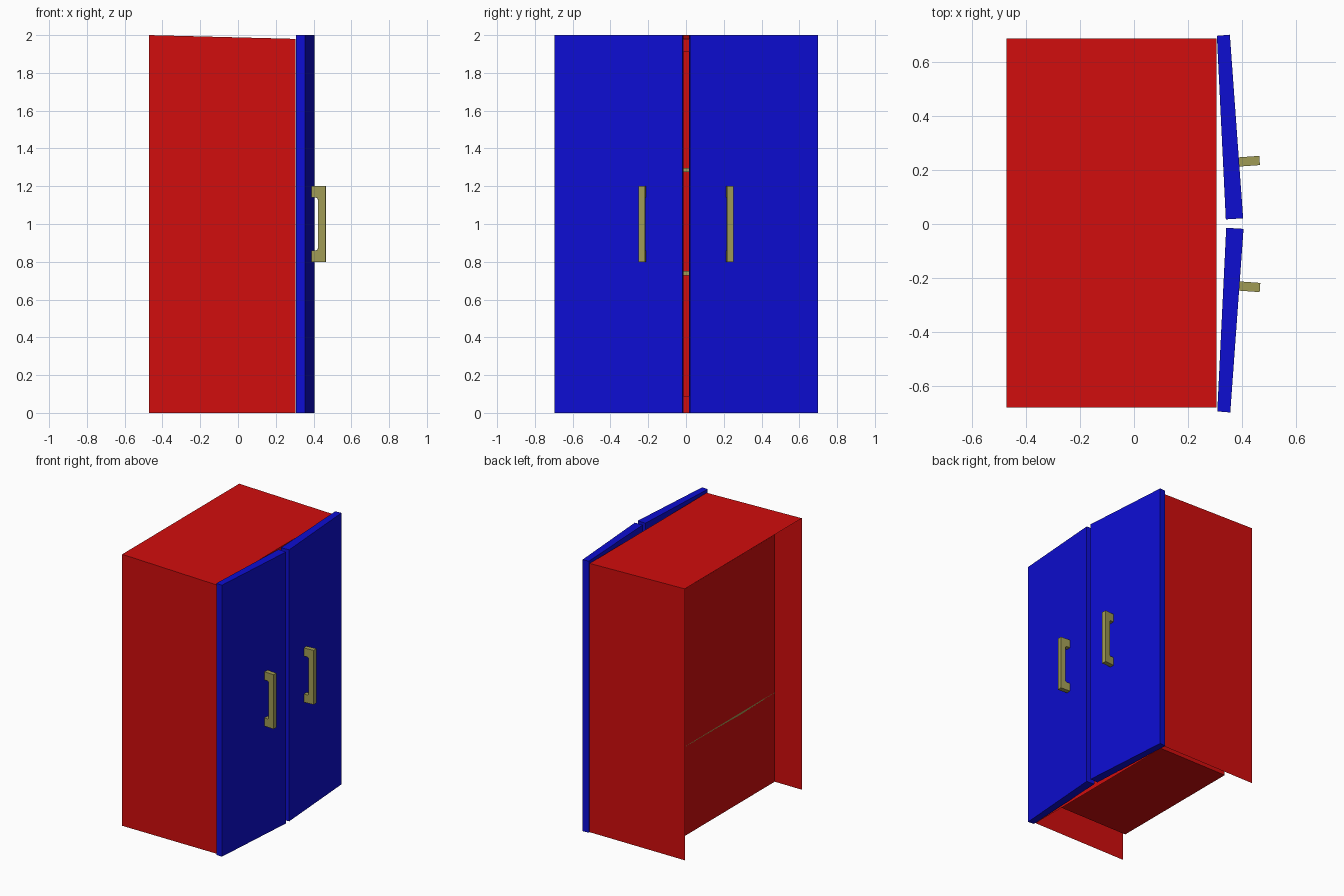
import bpy, bmesh, math
from mathutils import Matrix, Vector

cube = bpy.data.objects.get("Cube")
if cube:
    bpy.data.objects.remove(cube, do_unlink=True)


def material(name, rgb):
    m = bpy.data.materials.new(name)
    m.use_nodes = True
    m.diffuse_color = (*rgb, 1)
    m.node_tree.nodes["Principled BSDF"].inputs["Base Color"].default_value = (*rgb, 1)
    return m


RED = material("red paint", (0.64, 0.004, 0.004))
BLUE = material("blue paint", (0.004, 0.004, 0.64))
BRASS = material("dull brass", (0.35, 0.33, 0.09))


def finish(name, bm, mat):
    bmesh.ops.recalc_face_normals(bm, faces=bm.faces)
    me = bpy.data.meshes.new(name)
    bm.to_mesh(me)
    bm.free()
    me.materials.append(mat)
    ob = bpy.data.objects.new(name, me)
    bpy.context.collection.objects.link(ob)
    return ob


def prism(name, outline, depth, mat):
    """Extrude a closed outline of 3D points along a vector."""
    bm = bmesh.new()
    face = bm.faces.new([bm.verts.new(p) for p in outline])
    ext = bmesh.ops.extrude_face_region(bm, geom=[face])["geom"]
    bmesh.ops.translate(bm, vec=depth, verts=[v for v in ext if isinstance(v, bmesh.types.BMVert)])
    return finish(name, bm, mat)


# Carcass: thin shell, open at back and bottom, with a cupboard cavity sunk into the front
def loop(bm, x, y0, y1, z0, z1):
    return [bm.verts.new(p) for p in ((x, y0, z0), (x, y1, z0), (x, y1, z1), (x, y0, z1))]


BACK, FRONT, CAVITY = -0.47, 0.305, -0.36
Y0, Y1, INSET = -0.677, 0.685, 0.155
bm = bmesh.new()
rear = loop(bm, BACK, Y0, Y1, 0, 2)
front = loop(bm, FRONT, Y0, Y1, 0, 1.98)
mouth = loop(bm, FRONT, Y0 + INSET, Y1 - INSET, 0.09, 1.91)
deep = loop(bm, CAVITY, Y0 + INSET, Y1 - INSET, 0.09, 1.91)
for a, b, sides in ((rear, front, (1, 2, 3)), (front, mouth, range(4)), (mouth, deep, range(4))):
    for i in sides:
        j = (i + 1) % 4
        bm.faces.new((a[i], a[j], b[j], b[i]))
bm.faces.new(deep)
finish("cabinet_body", bm, RED)

# Shelves inside the cavity
for name, z in (("lower_shelf", 0.728), ("upper_shelf", 1.275)):
    prism(name, [(CAVITY, Y0 + INSET, z), (FRONT - 0.02, Y0 + INSET, z),
                 (FRONT - 0.02, Y1 - INSET, z), (CAVITY, Y1 - INSET, z)], (0, 0, 0.022), BRASS)

# Doors standing slightly ajar, each with a bracket handle
door = [(0.306, 0.695), (0.354, 0.699), (0.403, 0.021), (0.339, 0.017)]
handle = [(0, 0.8), (0.078, 0.8), (0.078, 1.2), (0, 1.2),
          (0, 1.14), (0.03, 1.14), (0.038, 1.13), (0.038, 0.87), (0.03, 0.86), (0, 0.86)]
for side, s in (("back", 1), ("front", -1)):
    shift = 0.003 if s < 0 else 0
    prism(side + "_door", [(x + shift / 2, s * y + shift, 0) for x, y in door], (0, 0, 2), BLUE)
    h = prism(side + "_handle", [(x, -0.017, z) for x, z in handle], (0, 0.034, 0), BRASS)
    h.data.transform(Matrix.Translation(Vector((0.386 + shift / 2, s * 0.229, 0)))
                     @ Matrix.Rotation(s * math.radians(4.1), 4, 'Z'))
